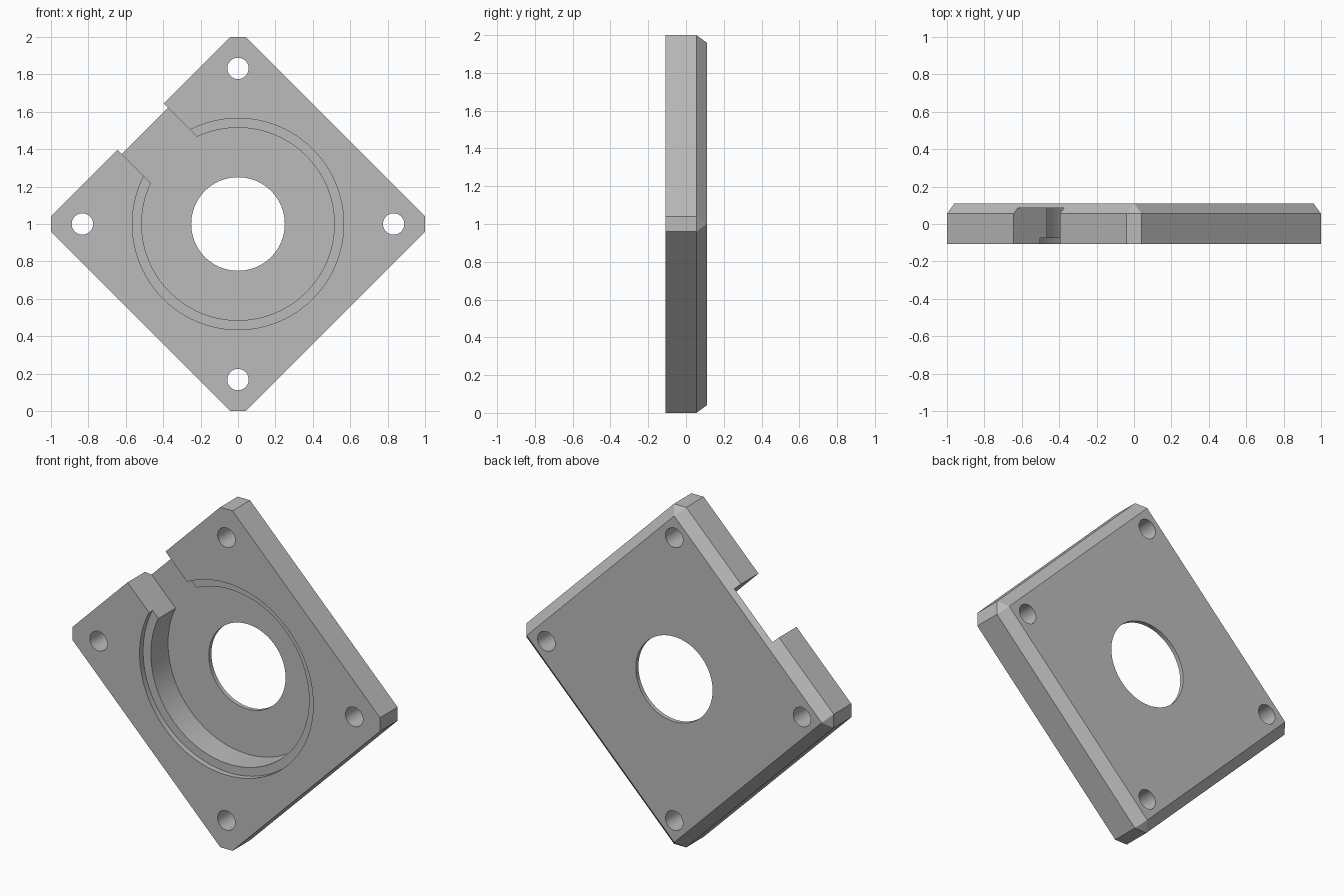
import bpy, bmesh, math
from mathutils import Matrix, Vector

cube = bpy.data.objects.get("Cube")
if cube:
    bpy.data.objects.remove(cube, do_unlink=True)

FRONT, BACK = -0.108, 0.11
CHAMFER_Y = 0.055      # where the rear chamfer starts
FLOOR_Y = 0.085        # bottom of the pocket
LEDGE_Y = -0.075       # bottom of the shallow rim
CENTRE = Vector((0, 0, 1))

grey = bpy.data.materials.new("plain grey")
grey.use_nodes = True
colour = (0.5, 0.5, 0.5, 1)
grey.diffuse_color = colour
grey.node_tree.nodes["Principled BSDF"].inputs["Base Color"].default_value = colour


def add_object(name, bm):
    bmesh.ops.recalc_face_normals(bm, faces=bm.faces)
    mesh = bpy.data.meshes.new(name)
    bm.to_mesh(mesh)
    bm.free()
    mesh.materials.append(grey)
    obj = bpy.data.objects.new(name, mesh)
    bpy.context.collection.objects.link(obj)
    return obj


def cylinder(name, radius, y0, y1, x=0, z=0, sides=96):
    bm = bmesh.new()
    place = Matrix.Translation(CENTRE + Vector((x, (y0 + y1) / 2, z)))
    bmesh.ops.create_cone(bm, cap_ends=True, segments=sides, radius1=radius, radius2=radius,
                          depth=y1 - y0, matrix=place @ Matrix.Rotation(math.pi / 2, 4, "X"))
    return add_object(name, bm)


def cut(target, cutter):
    mod = target.modifiers.new("cut", "BOOLEAN")
    mod.operation, mod.solver, mod.object = "DIFFERENCE", "EXACT", cutter
    bpy.context.view_layer.objects.active = target
    bpy.ops.object.modifier_apply(modifier=mod.name)
    bpy.data.objects.remove(cutter, do_unlink=True)


# Diamond plate: hull of a clipped front outline and a smaller sharp rear square
bm = bmesh.new()
tip = 0.04
for quarter in range(4):
    turn = Matrix.Rotation(quarter * math.pi / 2, 3, "Y")
    for side in (-tip, tip):
        for y in (FRONT, CHAMFER_Y):
            bm.verts.new(turn @ Vector((1, y, side)) + CENTRE)
    bm.verts.new(turn @ Vector((1 - tip, BACK, 0)) + CENTRE)
bmesh.ops.convex_hull(bm, input=bm.verts)
bmesh.ops.dissolve_limit(bm, angle_limit=0.01, verts=bm.verts, edges=bm.edges)
plate = add_object("mounting_plate", bm)

# Round pocket with a shallow rim around it
cut(plate, cylinder("pocket_cutter", 0.515, FRONT - 0.1, FLOOR_Y))
cut(plate, cylinder("rim_cutter", 0.565, FRONT - 0.1, LEDGE_Y))

# Slot from the pocket out through the upper right-hand edge
bm = bmesh.new()
length, width, depth = 0.7, 0.35, FLOOR_Y - FRONT + 0.1
place = (Matrix.Translation(CENTRE) @ Matrix.Rotation(math.pi / 4, 4, "Y")
         @ Matrix.Translation((-0.3 - length / 2, FLOOR_Y - depth / 2, 0))
         @ Matrix.Diagonal((length, depth, width, 1)))
bmesh.ops.create_cube(bm, size=1, matrix=place)
cut(plate, add_object("slot_cutter", bm))

# Central bore and four screw holes
cut(plate, cylinder("bore_cutter", 0.25, FRONT - 0.1, BACK + 0.1))
for x, z in ((1, 0), (-1, 0), (0, 1), (0, -1)):
    cut(plate, cylinder("screw_hole_cutter", 0.057, FRONT - 0.1, BACK + 0.1,
                        x * 0.832, z * 0.832, 40))

# Smooth bores, crisp edges
bpy.ops.object.select_all(action="DESELECT")
plate.select_set(True)
bpy.context.view_layer.objects.active = plate
bpy.ops.object.shade_smooth_by_angle(angle=math.radians(30))
